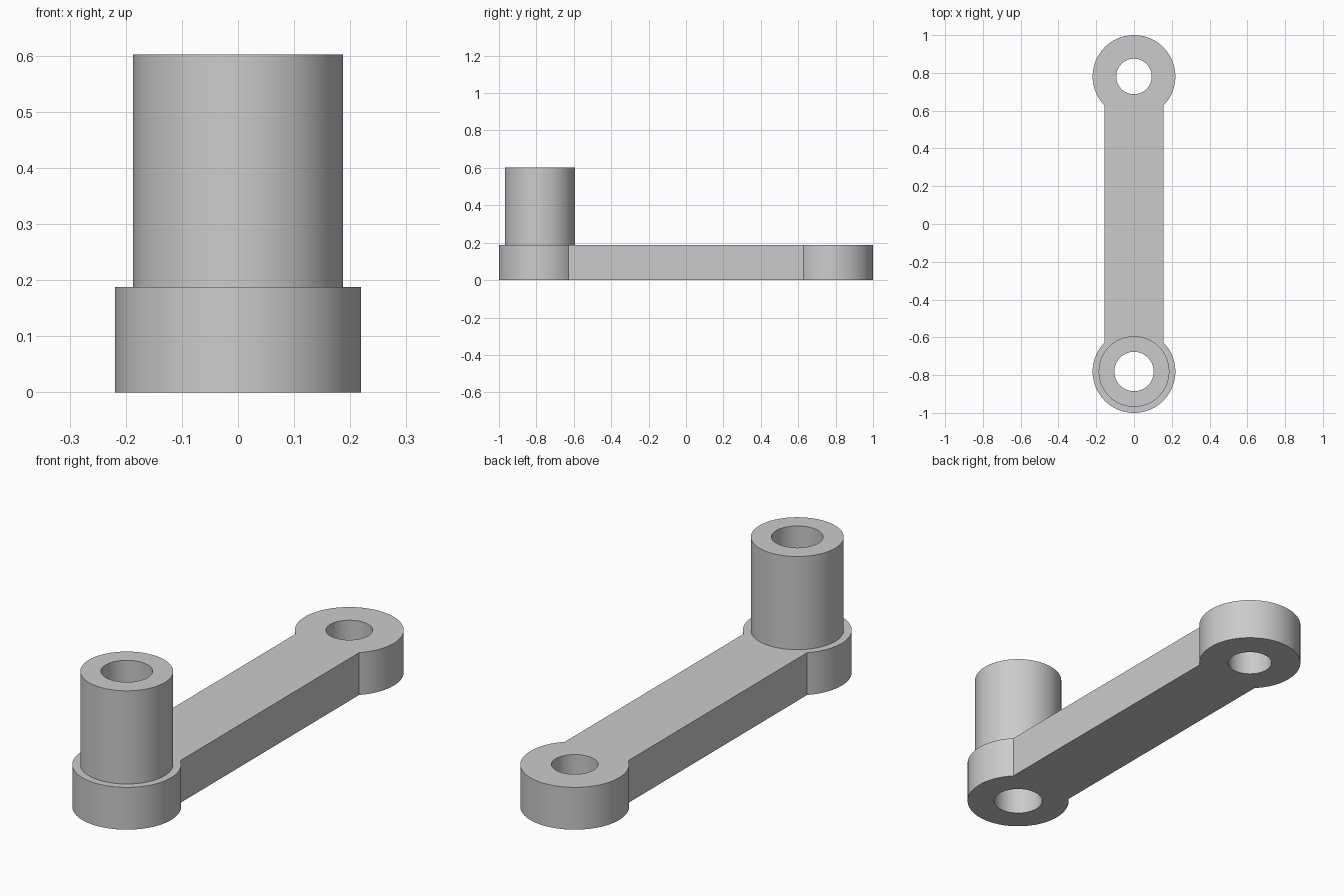
import bpy
import bmesh
from math import asin, cos, pi, sin

cube = bpy.data.objects.get("Cube")
if cube:
    bpy.data.objects.remove(cube, do_unlink=True)

END_Y, END_R = 0.781, 0.219        # round ends of the arm
ARM_HALF, ARM_H = 0.156, 0.188     # half width and thickness
PEG_R, PEG_TOP = 0.187, 0.602
SEGMENTS = 96

grey = bpy.data.materials.new("plain_grey")
grey.use_nodes = True
colour = (0.6, 0.6, 0.6, 1)
grey.diffuse_color = colour
grey.node_tree.nodes["Principled BSDF"].inputs["Base Color"].default_value = colour


def prism(name, outline, bottom, top):
    """Extrude a flat outline upward into a solid."""
    bm = bmesh.new()
    face = bm.faces.new([bm.verts.new((x, y, bottom)) for x, y in outline])
    extruded = bmesh.ops.extrude_face_region(bm, geom=[face])["geom"]
    verts = [v for v in extruded if isinstance(v, bmesh.types.BMVert)]
    bmesh.ops.translate(bm, verts=verts, vec=(0, 0, top - bottom))
    bmesh.ops.recalc_face_normals(bm, faces=bm.faces)
    mesh = bpy.data.meshes.new(name)
    bm.to_mesh(mesh)
    bm.free()
    mesh.materials.append(grey)
    obj = bpy.data.objects.new(name, mesh)
    bpy.context.collection.objects.link(obj)
    return obj


def circle(radius, y):
    angles = [2 * pi * i / SEGMENTS for i in range(SEGMENTS)]
    return [(radius * cos(a), y + radius * sin(a)) for a in angles]


def combine(target, tool, operation):
    """Apply a boolean and discard the tool."""
    mod = target.modifiers.new(operation, 'BOOLEAN')
    mod.operation, mod.object, mod.solver = operation, tool, 'EXACT'
    bpy.context.view_layer.objects.active = target
    bpy.ops.object.modifier_apply(modifier=mod.name)
    bpy.data.objects.remove(tool, do_unlink=True)


# Arm: two large arcs joined by straight sides
start = asin(ARM_HALF / END_R) - pi / 2
sweep = pi - 2 * start
arc = [start + sweep * i / SEGMENTS for i in range(SEGMENTS + 1)]
back = [(END_R * cos(a), END_Y + END_R * sin(a)) for a in arc]
outline = back + [(-x, -y) for x, y in back]
crank = prism("crank_arm", outline, 0, ARM_H)

# Upright peg on the front end, then a bore through each end
combine(crank, prism("peg", circle(PEG_R, -END_Y), ARM_H / 2, PEG_TOP), 'UNION')
for radius, y in ((0.104, -END_Y), (0.094, END_Y)):
    bore = prism("bore_cutter", circle(radius, y), -0.1, PEG_TOP + 0.1)
    bore.hide_render = True
    combine(crank, bore, 'DIFFERENCE')

bpy.ops.object.select_all(action='DESELECT')
crank.select_set(True)
bpy.context.view_layer.objects.active = crank
bpy.ops.object.shade_smooth_by_angle(angle=pi / 6)
